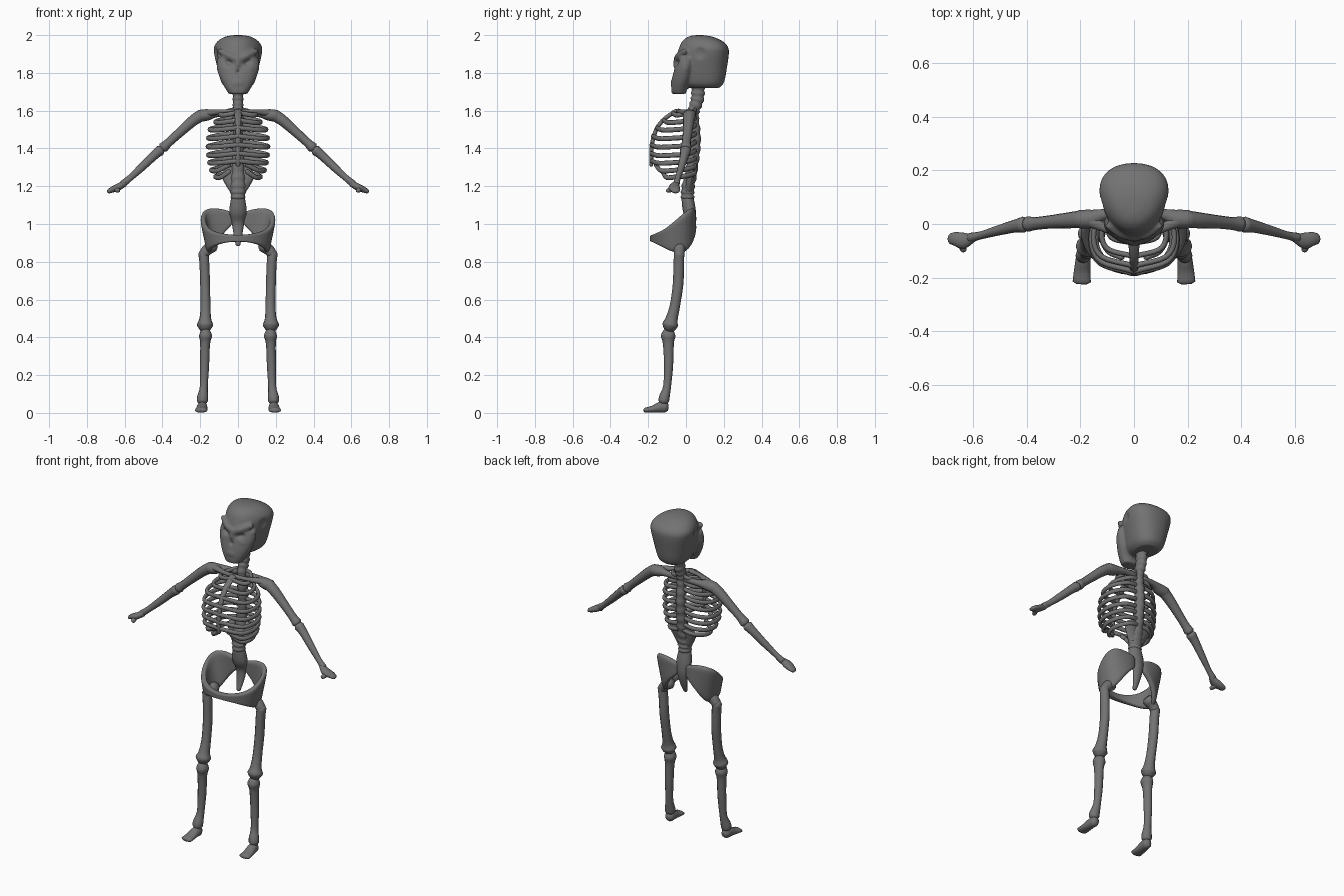
import bpy, bmesh, math
from mathutils import Vector, Matrix

bone_mat = bpy.data.materials.new("dark_bone")
bone_mat.diffuse_color = (.17, .17, .17, 1)


def make(name, bm, mirror=False):
    bmesh.ops.recalc_face_normals(bm, faces=bm.faces)
    me = bpy.data.meshes.new(name)
    bm.to_mesh(me)
    bm.free()
    me.materials.append(bone_mat)
    for p in me.polygons:
        p.use_smooth = True
    ob = bpy.data.objects.new(name, me)
    bpy.context.collection.objects.link(ob)
    if mirror:
        ob.modifiers.new("mirror", 'MIRROR')
    return ob


def spline(pts, steps):
    """Catmull-Rom samples through points of any dimension."""
    P = [Vector(p) for p in pts]
    P = [2 * P[0] - P[1]] + P + [2 * P[-1] - P[-2]]
    out = []
    for i in range(1, len(P) - 2):
        a, b, c, d = P[i - 1:i + 3]
        for k in range(steps):
            t = k / steps
            out.append(0.5 * (2 * b + (c - a) * t + (2 * a - 5 * b + 4 * c - d) * t * t
                              + (3 * b - a - 3 * c + d) * t ** 3))
    return out + [P[-2]]


def loft(bm, pts, up=(0, 1, 0), steps=4, sides=12, flat=False, taper=0.0, power=1.0):
    """Round-ended tube through (x, y, z, r_side, r_up) points."""
    S = spline(pts, steps)
    C = [Vector(s[:3]) for s in S]
    rings = []

    def ring(c, t, rx, ry):
        u = Vector(up)
        side = Vector((1, 0, 0)) if flat else t.cross(u).normalized()
        u2 = u if flat else side.cross(t).normalized()
        vs = []
        for k in range(sides):
            a = 2 * math.pi * k / sides
            ca, sa = (math.copysign(abs(f) ** power, f) for f in (math.cos(a), math.sin(a)))
            vs.append(bm.verts.new(c + side * rx * ca * (1 + taper * sa) + u2 * ry * sa))
        rings.append(vs)

    n = len(S)
    T = [(C[min(i + 1, n - 1)] - C[max(i - 1, 0)]).normalized() for i in range(n)]
    m0, m1 = min(S[0][3:5]) * .6, min(S[-1][3:5]) * .6
    if not flat:
        ring(C[0] - T[0] * m0, T[0], S[0][3] * .6, S[0][4] * .6)
    for i in range(n):
        ring(C[i], T[i], max(S[i][3], .002), max(S[i][4], .002))
    if not flat:
        ring(C[-1] + T[-1] * m1, T[-1], S[-1][3] * .6, S[-1][4] * .6)
    for a, b in zip(rings, rings[1:]):
        for k in range(sides):
            j = (k + 1) % sides
            bm.faces.new((a[k], a[j], b[j], b[k]))
    bm.faces.new(rings[0])
    bm.faces.new(rings[-1])


def bone(name, pts, up=(0, 1, 0), mirror=True, **kw):
    bm = bmesh.new()
    loft(bm, pts, up, **kw)
    return make(name, bm, mirror)


def ball(bm, c, r, tilt=0):
    bmesh.ops.create_uvsphere(bm, u_segments=20, v_segments=12, radius=1,
        matrix=Matrix.Translation(c) @ Matrix.Rotation(tilt, 4, 'Y') @ Matrix.Diagonal((*r, 1)))


# Skull: cranium, jaw, brows and cheekbones fused together
bm = bmesh.new()
loft(bm, [(0, .090, 1.720, .060, .085), (0, .082, 1.75, .086, .120), (0, .082, 1.84, .110, .137),
          (0, .090, 1.90, .123, .137), (0, .094, 1.935, .125, .130), (0, .088, 1.965, .108, .110),
          (0, .078, 1.987, .078, .076), (0, .072, 1.997, .044, .042), (0, .07, 2.0, .015, .015)],
     flat=True, sides=32, taper=.2, power=.92)
loft(bm, [(0, -.038, 1.688, .048, .038), (0, -.036, 1.72, .068, .042),
          (0, -.022, 1.77, .094, .052), (0, -.010, 1.83, .112, .050), (0, -.0, 1.88, .108, .046)],
     flat=True, sides=32, taper=.12, power=.85)
ball(bm, (0, -.058, 1.745), (.046, .024, .028))
for s in (-1, 1):
    loft(bm, [(s * .008, -.050, 1.872, .014, .018), (s * .05, -.040, 1.892, .014, .018),
              (s * .098, -.006, 1.916, .012, .016)], up=(0, 0, 1))
    loft(bm, [(s * .03, -.050, 1.815, .012, .012), (s * .07, -.040, 1.818, .014, .018),
              (s * .106, .0, 1.83, .010, .018)], up=(0, 0, 1))
loft(bm, [(0, -.052, 1.885, .012, .012), (0, -.060, 1.838, .012, .010)])
skull = make("skull", bm)

# Eye sockets, nose hole, temple and cheek hollows
bm = bmesh.new()
ball(bm, (0, -.076, 1.808), (.015, .024, .018))
for s in (-1, 1):
    ball(bm, (s * .055, -.064, 1.858), (.034, .034, .017), -s * .42)
    ball(bm, (s * .138, .055, 1.90), (.030, .056, .056))
    ball(bm, (s * .122, .02, 1.785), (.026, .034, .036))
cutter = make("skull_hollows_cutter", bm)
cutter.hide_render = True
cutter.display_type = 'WIRE'
for kind in ('REMESH', 'BOOLEAN', 'REMESH', 'SMOOTH'):
    m = skull.modifiers.new(kind.lower(), kind)
    if kind == 'REMESH':
        m.mode, m.voxel_size, m.use_smooth_shade = 'VOXEL', .006, True
    elif kind == 'BOOLEAN':
        m.object, m.operation, m.solver = cutter, 'DIFFERENCE', 'EXACT'
    else:
        m.iterations, m.factor = 6, .5

# Spine with vertebra bumps, then sacrum and tailbone
path = spline([(0, .065, 1.74, .03, .036), (0, .06, 1.66, .028, .034), (0, .038, 1.58, .028, .03),
               (0, .048, 1.45, .028, .03), (0, .036, 1.32, .032, .03), (0, .012, 1.20, .042, .034),
               (0, .008, 1.13, .036, .034)], 5)
spine = [(*p[:3], p[3] * (1.05 if i % 2 else .92), p[4] * (1.1 if i % 2 else .9))
         for i, p in enumerate(path)]
bone("spine", spine, mirror=False, steps=2)
bone("sacrum", [(0, .008, 1.14, .036, .032), (0, .018, 1.07, .046, .034), (0, .032, 1.01, .034, .022),
                (0, .022, .94, .022, .015), (0, .005, .89, .012, .010)], mirror=False)
bone("lower_back_plate", [(0, .035, 1.295, .06, .015), (0, .03, 1.265, .090, .018),
                          (0, .018, 1.215, .070, .022), (0, .01, 1.16, .036, .025)], mirror=False)

# Rib cage: (height, half width, front reach) for each pair
ribs = [(1.585, .095, -.07), (1.545, .12, -.12), (1.505, .15, -.155), (1.46, .158, -.176),
        (1.415, .160, -.184), (1.37, .158, -.185), (1.33, .152, -.183), (1.29, .142, -.165),
        (1.255, .12, -.13)]
for i, (z, w, yf) in enumerate(ribs):
    low = i > 6
    end = (.045, yf + .005, z + .025) if low else (.004, yf, z + .004)
    rib = [(.01, .045, z + .022), (w * .55, .045, z + .012), (w * .92, .0, z),
           (w, yf * .42, z - .006), (w * .78, yf * .8, z - .008), end]
    bone(f"rib_{i + 1}", [(*p, .010, .013) for p in rib], up=(0, 0, 1), sides=8)
bone("breastbone", [(0, -.05, 1.60, .022, .011), (0, -.115, 1.555, .018, .011),
                    (0, -.157, 1.50, .015, .011), (0, -.180, 1.42, .014, .011),
                    (0, -.184, 1.31, .012, .010)], mirror=False)

# Shoulders
bone("collarbone", [(.0, -.04, 1.598, .013, .014), (.07, -.03, 1.596, .011, .013),
                    (.14, .0, 1.590, .017, .02), (.19, .02, 1.582, .022, .026)])
bone("shoulder_blade", [(.03, .045, 1.585, .016, .012), (.11, .036, 1.584, .018, .020),
                        (.16, .020, 1.578, .030, .034), (.205, .018, 1.572, .032, .034)])

# Arms and hands
bone("upper_arm", [(.195, .018, 1.575, .032, .033), (.24, .014, 1.545, .029, .030),
                   (.31, .008, 1.483, .025, .025), (.365, .002, 1.433, .023, .024),
                   (.395, .0, 1.405, .028, .029)])
bone("forearm", [(.412, -.002, 1.390, .028, .030), (.445, -.008, 1.362, .024, .024),
                 (.51, -.025, 1.30, .021, .019), (.57, -.042, 1.245, .017, .015),
                 (.61, -.051, 1.212, .019, .018)])
bone("hand", [(.60, -.052, 1.215, .017, .016), (.635, -.062, 1.195, .019, .030),
              (.665, -.056, 1.182, .016, .026), (.686, -.055, 1.172, .011, .02)])
bone("thumb", [(.64, -.062, 1.190, .015, .016), (.641, -.080, 1.182, .014, .014),
               (.635, -.097, 1.176, .012, .011)], up=(0, 0, 1))

# Pelvis: one curved strip from the sacrum round to the front arch
top = [(.02, .035, 1.06), (.09, .038, 1.085), (.175, .028, 1.087), (.196, -.03, 1.045),
       (.172, -.105, .975), (.09, -.165, .948), (0, -.180, .940)]
bottom = [(.025, .035, 1.00), (.085, .045, .945), (.135, .015, .855), (.155, -.045, .838),
          (.145, -.115, .872), (.08, -.162, .902), (0, -.180, .908)]
bm = bmesh.new()
rows = []
for a, b in zip(top, bottom):
    a, b = Vector(a), Vector(b)
    rows.append([bm.verts.new(a.lerp(b, k / 4)) for k in range(5)])
for a, b in zip(rows, rows[1:]):
    for k in range(4):
        bm.faces.new((a[k], a[k + 1], b[k + 1], b[k]))
pelvis = make("pelvis", bm, True)
m = pelvis.modifiers.new("thick", 'SOLIDIFY')
m.thickness, m.offset = .032, 0
m = pelvis.modifiers.new("round", 'SUBSURF')
m.levels = m.render_levels = 2

# Legs and feet
bone("hip_joint", [(.135, -.035, .885, .034, .036), (.162, -.035, .864, .030, .030),
                   (.180, -.036, .842, .027, .028)])
bone("thigh_bone", [(.183, -.036, .845, .027, .027), (.178, -.038, .79, .026, .028),
                    (.174, -.042, .68, .026, .028), (.172, -.058, .57, .026, .027),
                    (.173, -.075, .50, .031, .032), (.174, -.083, .468, .043, .041),
                    (.174, -.086, .452, .037, .036)])
bone("shin_bone", [(.172, -.094, .428, .028, .032), (.172, -.094, .405, .034, .038),
                   (.174, -.093, .365, .026, .029), (.177, -.092, .25, .024, .024),
                   (.181, -.100, .14, .021, .021), (.187, -.114, .085, .029, .028),
                   (.189, -.118, .062, .029, .028)])
bone("foot", [(.188, -.110, .030, .026, .029), (.190, -.135, .030, .028, .029),
              (.193, -.175, .020, .031, .019), (.195, -.216, .014, .034, .013)], up=(0, 0, 1))
